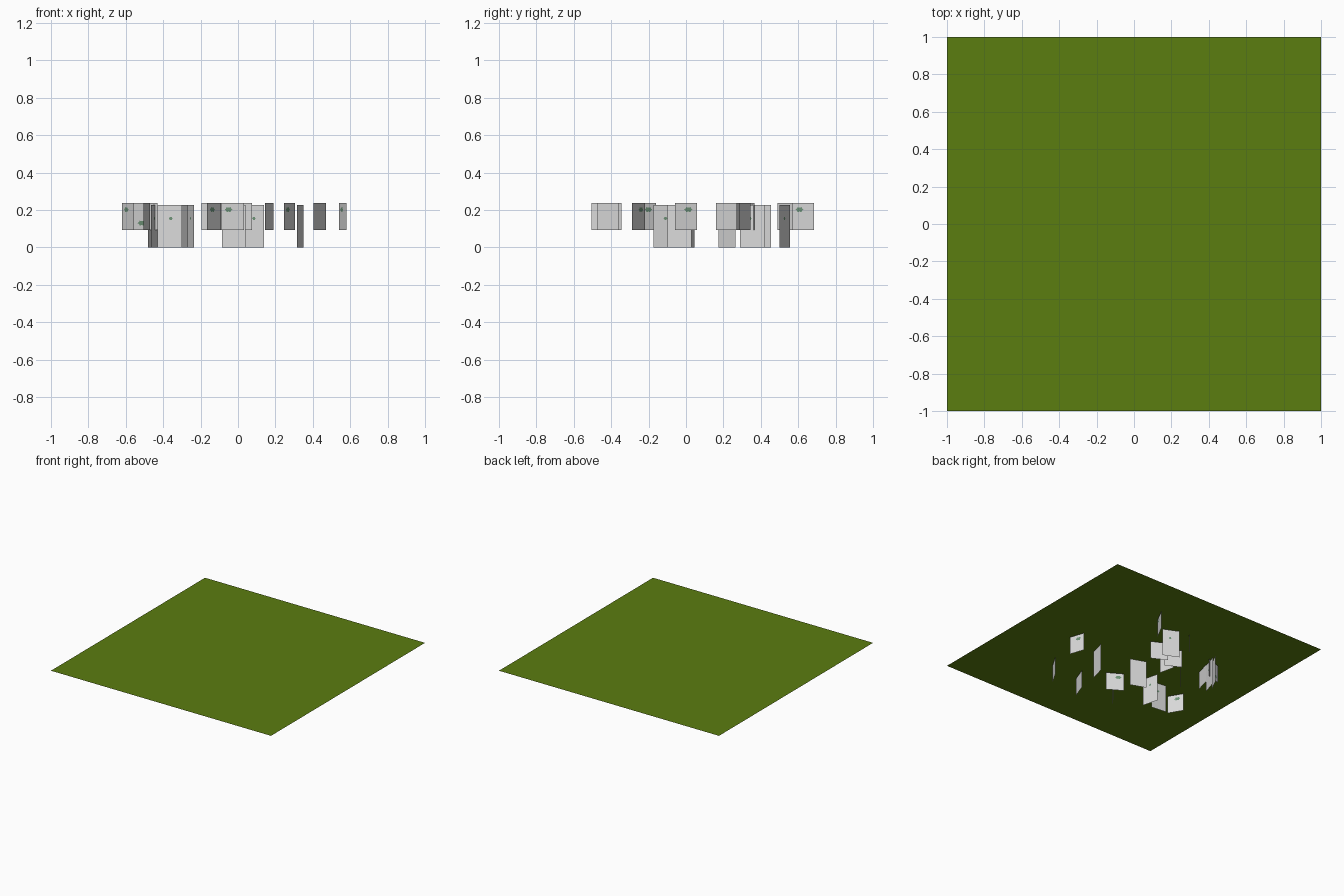
import bpy, bmesh, math

if "Cube" in bpy.data.objects:
    bpy.data.objects.remove(bpy.data.objects["Cube"])


def material(name, rgb):
    m = bpy.data.materials.new(name)
    m.diffuse_color = (*rgb, 1)
    m.use_nodes = True
    m.node_tree.nodes["Principled BSDF"].inputs["Base Color"].default_value = m.diffuse_color
    return m


GROUND = material("grass_green", (0.105, 0.205, 0.005))
CARD = material("pale_grey", (0.70, 0.70, 0.70))
LEAF = material("sage_green", (0.16, 0.30, 0.19))


def add_mesh(name, bm, mat):
    me = bpy.data.meshes.new(name)
    bm.to_mesh(me)
    bm.free()
    me.materials.append(mat)
    ob = bpy.data.objects.new(name, me)
    bpy.context.collection.objects.link(ob)
    return ob


def quad(name, corners, mat):
    bm = bmesh.new()
    bm.faces.new([bm.verts.new(c) for c in corners])
    return add_mesh(name, bm, mat)


def sprig(name, card, t, z, width, height):
    """Thin jagged plant plate showing on both sides of a card."""
    x0, y0, x1, y1 = card
    length = math.hypot(x1 - x0, y1 - y0)
    dx, dy = (x1 - x0) / length, (y1 - y0) / length
    cx, cy = x0 + (x1 - x0) * t, y0 + (y1 - y0) * t
    bm = bmesh.new()
    for side in (-0.002, 0.002):
        ring = []
        for i in range(12):
            a = math.tau * i / 12
            r = 0.5 if i % 2 == 0 else 0.36
            s = math.cos(a) * r * width
            ring.append(bm.verts.new((cx + dx * s - dy * side,
                                      cy + dy * s + dx * side,
                                      z + math.sin(a) * r * height)))
        bm.faces.new(ring if side < 0 else ring[::-1])
    add_mesh(name, bm, LEAF)


# Wide flat ground sheet above the cards
quad("ground", [(-1, -1, .25), (1, -1, .25), (1, 1, .25), (-1, 1, .25)], GROUND)

# Short upright cards: end points in plan, then sprig position (None = plain)
short_cards = [
    ((.54, .06, .58, -.06), .4),
    ((.405, -.473, .47, -.361), None),
    ((.145, -.505, .19, -.385), None),
    ((-.087, -.22, .031, -.29), .32),
    ((-.165, -.45, -.09, -.345), .35),
    ((-.62, -.16, -.555, -.27), .38),
    ((.245, .57, .305, .685), .33),
    ((-.045, .345, .075, .285), None),
    ((-.15, .285, -.12, .16), None),
    ((-.195, .33, -.075, .27), None),
    ((-.13, .49, -.05, .59), None),
    ((-.505, .16, -.47, .285), None),
    ((-.555, .325, -.43, .365), .32),
]

# Tall upright cards
tall_cards = [
    ((.315, -.10, .35, .03), None),
    ((-.085, .045, .04, 0), None),
    ((-.27, -.045, -.235, -.175), .5),
    ((-.43, -.14, -.30, -.155), .54),
    ((.02, .555, .14, .50), .55),
    ((-.315, .175, -.235, .265), None),
    ((-.465, .29, -.425, .42), .4),
    ((-.48, .34, -.42, .455), None),
]


def build(kind, cards, z0, z1, sprig_z, sprig_w, sprig_h):
    for i, (card, t) in enumerate(cards, 1):
        x0, y0, x1, y1 = card
        quad(f"{kind}_card_{i}", [(x0, y0, z0), (x1, y1, z0),
                                  (x1, y1, z1), (x0, y0, z1)], CARD)
        if t is not None:
            # The last short card carries its sprig lower down
            low = kind == "short" and i == len(cards)
            sprig(f"{kind}_sprig_{i}", card, t, .13 if low else sprig_z,
                  sprig_w, sprig_h)


build("short", short_cards, .092, .238, .202, .05, .03)
build("tall", tall_cards, 0, .226, .155, .022, .02)
